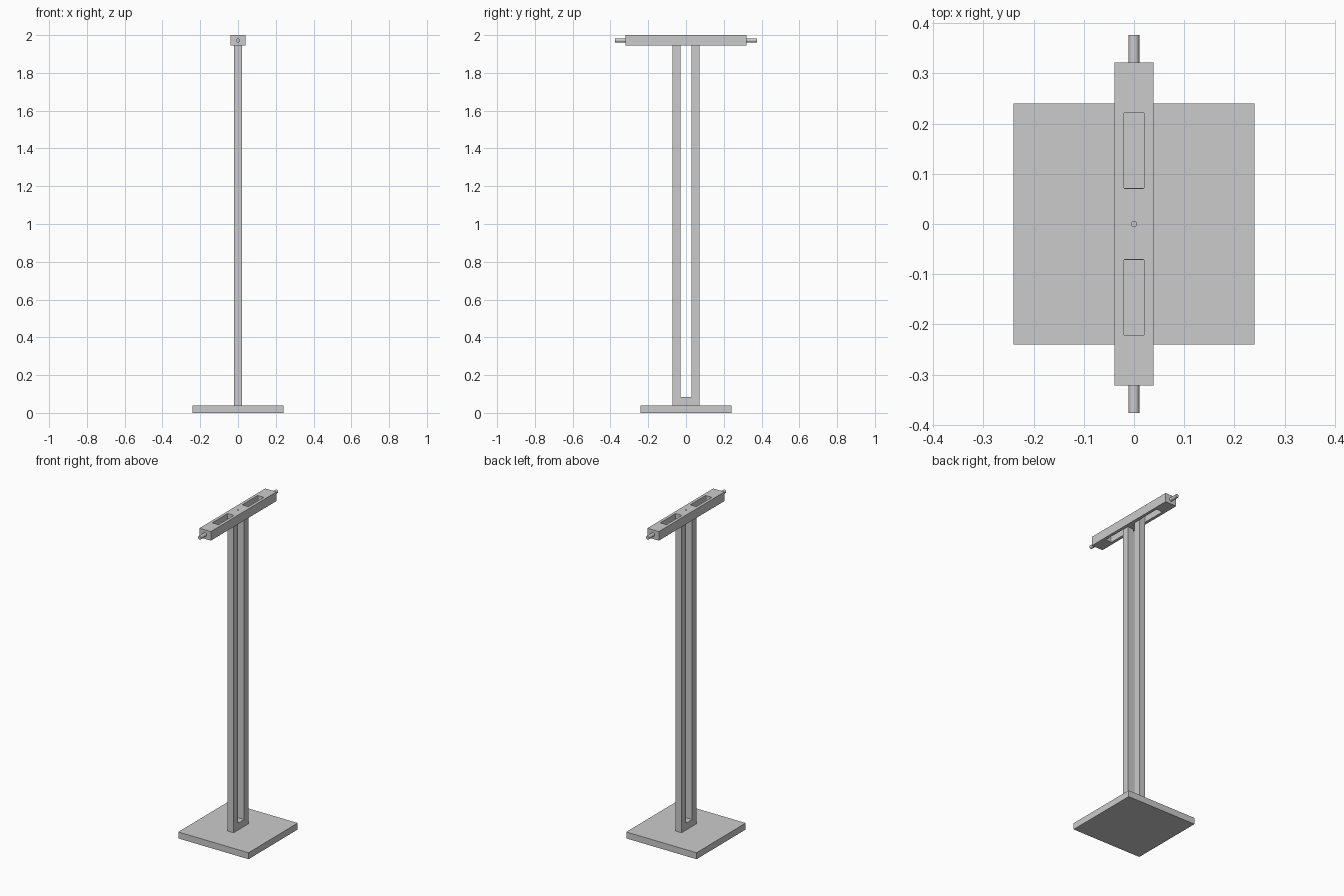
import bpy, bmesh
from math import pi
from mathutils import Matrix, Vector

if "Cube" in bpy.data.objects:
    bpy.data.objects.remove(bpy.data.objects["Cube"], do_unlink=True)

grey = bpy.data.materials.new("light_grey")
grey.use_nodes = True
colour = (0.6, 0.6, 0.6, 1)
grey.diffuse_color = colour
grey.node_tree.nodes["Principled BSDF"].inputs["Base Color"].default_value = colour


def finish(bm, name):
    bmesh.ops.recalc_face_normals(bm, faces=bm.faces)
    mesh = bpy.data.meshes.new(name)
    bm.to_mesh(mesh)
    bm.free()
    mesh.materials.append(grey)
    obj = bpy.data.objects.new(name, mesh)
    bpy.context.collection.objects.link(obj)
    return obj


def box(name, size, centre, corner=0):
    bm = bmesh.new()
    bmesh.ops.create_cube(bm, size=1, matrix=Matrix.Translation(centre) @ Matrix.Diagonal((*size, 1)))
    if corner:
        upright = [e for e in bm.edges if abs(e.verts[0].co.z - e.verts[1].co.z) > 0.01]
        bmesh.ops.bevel(bm, geom=upright, offset=corner, segments=3, profile=0.5, affect='EDGES')
    return finish(bm, name)


def cylinder(name, radius, length, centre, turn=0, sides=16):
    bm = bmesh.new()
    bmesh.ops.create_cone(bm, cap_ends=True, segments=sides, radius1=radius, radius2=radius, depth=length,
                          matrix=Matrix.Translation(centre) @ Matrix.Rotation(turn, 4, 'X'))
    return finish(bm, name)


def cut(target, cutter):
    mod = target.modifiers.new("cut", 'BOOLEAN')
    mod.operation = 'DIFFERENCE'
    mod.solver = 'EXACT'
    mod.object = cutter
    bpy.context.view_layer.objects.active = target
    bpy.ops.object.modifier_apply(modifier=mod.name)
    bpy.data.objects.remove(cutter, do_unlink=True)


base_top, head_bottom, head_mid = 0.04, 1.944, 1.972

# Square foot
box("base_plate", (0.48, 0.48, base_top), (0, 0, base_top / 2))

# U-shaped upright: one profile extruded through its thickness
outer, inner, slot_floor = 0.072, 0.03, 0.083
profile = [(-outer, base_top), (outer, base_top), (outer, head_bottom), (inner, head_bottom),
           (inner, slot_floor), (-inner, slot_floor), (-inner, head_bottom), (-outer, head_bottom)]
bm = bmesh.new()
face = bm.faces.new([bm.verts.new((-0.02, y, z)) for y, z in profile])
solid = bmesh.ops.extrude_face_region(bm, geom=[face])
bmesh.ops.translate(bm, vec=Vector((0.04, 0, 0)),
                    verts=[v for v in solid["geom"] if isinstance(v, bmesh.types.BMVert)])
finish(bm, "split_upright")

# Crossbar with two long slots and a centre hole
crossbar = box("crossbar", (0.078, 0.642, 0.056), (0, 0, head_mid))
for side in (-1, 1):
    cut(crossbar, box("slot_cutter", (0.042, 0.151, 0.2), (0, side * 0.146, head_mid), 0.004))
cut(crossbar, cylinder("hole_cutter", 0.005, 0.2, (0, 0, head_mid)))

# Round pins at both ends
for side, name in ((-1, "front_pin"), (1, "back_pin")):
    pin = cylinder(name, 0.011, 0.055, (0, side * 0.3485, head_mid), pi / 2)
    bpy.ops.object.select_all(action='DESELECT')
    pin.select_set(True)
    bpy.context.view_layer.objects.active = pin
    bpy.ops.object.shade_smooth_by_angle()
